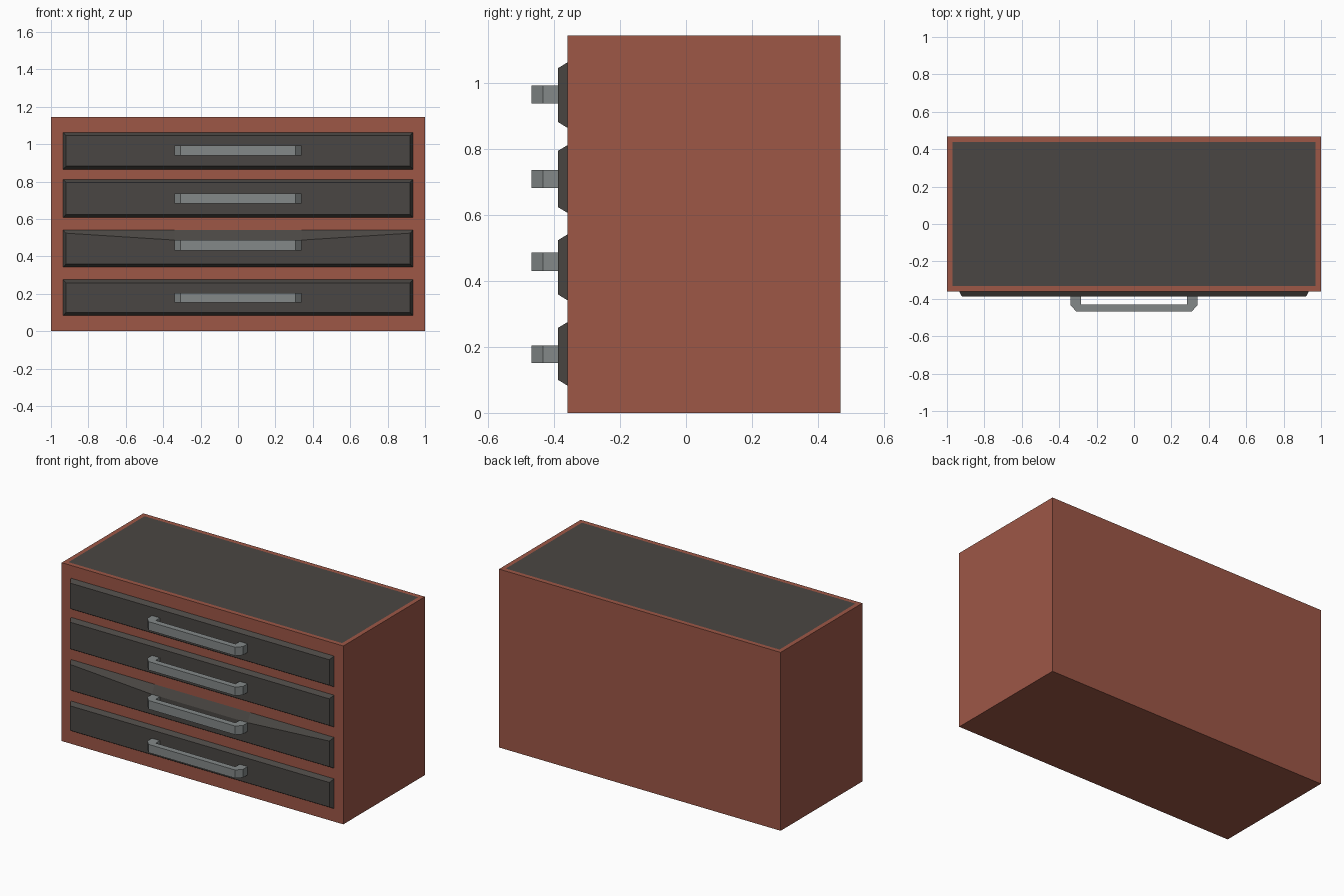
import bpy, bmesh

if "Cube" in bpy.data.objects:
    bpy.data.objects.remove(bpy.data.objects["Cube"])


def material(name, rgb):
    m = bpy.data.materials.new(name)
    m.diffuse_color = (*rgb, 1)
    m.use_nodes = True
    m.node_tree.nodes["Principled BSDF"].inputs["Base Color"].default_value = m.diffuse_color
    return m


wood = material("red_wood", (0.34, 0.095, 0.062))
dark = material("dark_panel", (0.068, 0.062, 0.056))
metal = material("grey_metal", (0.23, 0.25, 0.25))


def finish(bm, name, *mats):
    bmesh.ops.recalc_face_normals(bm, faces=bm.faces)
    me = bpy.data.meshes.new(name)
    bm.to_mesh(me)
    bm.free()
    for m in mats:
        me.materials.append(m)
    ob = bpy.data.objects.new(name, me)
    bpy.context.collection.objects.link(ob)
    return ob


# Cabinet body with a dark panel inset flush in the top
HEIGHT, Y_FRONT, Y_BACK = 1.145, -0.36, 0.468
bm = bmesh.new()
bmesh.ops.create_cube(bm, size=1)
bmesh.ops.scale(bm, vec=(2, Y_BACK - Y_FRONT, HEIGHT), verts=bm.verts)
bmesh.ops.translate(bm, vec=(0, (Y_FRONT + Y_BACK) / 2, HEIGHT / 2), verts=bm.verts)
top = max(bm.faces, key=lambda f: f.calc_center_median().z)
bmesh.ops.inset_region(bm, faces=[top], thickness=0.04)
top.material_index = 1
finish(bm, "cabinet_body", wood, dark)


def drawer_front(name, z0, z1, dip=None):
    """Bevelled slab; dip lowers the middle of the front face's top edge."""
    bm = bmesh.new()
    lo, hi, xb, xf, yf = z0 + 0.017, z1 - 0.017, 0.935, 0.92, -0.388
    back = [(-xb, z0), (xb, z0), (xb, z1), (-xb, z1)]
    front = [(-xf, lo), (xf, lo), (xf, hi), (-xf, hi)]
    if dip:
        back[3:3] = [(0.34, z1), (-0.34, z1)]
        front[3:3] = [(0.34, dip), (-0.34, dip)]
    vb = [bm.verts.new((x, Y_FRONT, z)) for x, z in back]
    vf = [bm.verts.new((x, yf, z)) for x, z in front]
    bm.faces.new(vf)
    bm.faces.new(vb[::-1])
    n = len(vb)
    for i in range(n):
        j = (i + 1) % n
        bm.faces.new((vb[i], vb[j], vf[j], vf[i]))
    finish(bm, name, dark)


def handle(name, z0, z1):
    """Chamfered bar pull, extruded upward from its plan outline."""
    half = [(0.283, -0.43), (0.283, -0.386), (0.34, -0.386),
            (0.34, -0.434), (0.308, -0.468)]
    outline = half + [(-x, y) for x, y in reversed(half)]
    bm = bmesh.new()
    face = bm.faces.new([bm.verts.new((x, y, z0)) for x, y in outline])
    ext = bmesh.ops.extrude_face_region(bm, geom=[face])
    moved = [v for v in ext["geom"] if isinstance(v, bmesh.types.BMVert)]
    bmesh.ops.translate(bm, vec=(0, 0, z1 - z0), verts=moved)
    finish(bm, name, metal)


# Drawer range, handle range, optional dip of the top edge
rows = [(0.083, 0.275, 0.152, 0.205, None),
        (0.342, 0.541, 0.431, 0.487, 0.487),
        (0.607, 0.812, 0.682, 0.737, None),
        (0.865, 1.063, 0.938, 0.993, None)]
for i, (d0, d1, h0, h1, dip) in enumerate(rows, 1):
    drawer_front(f"drawer_front_{i}", d0, d1, dip)
    handle(f"drawer_handle_{i}", h0, h1)
